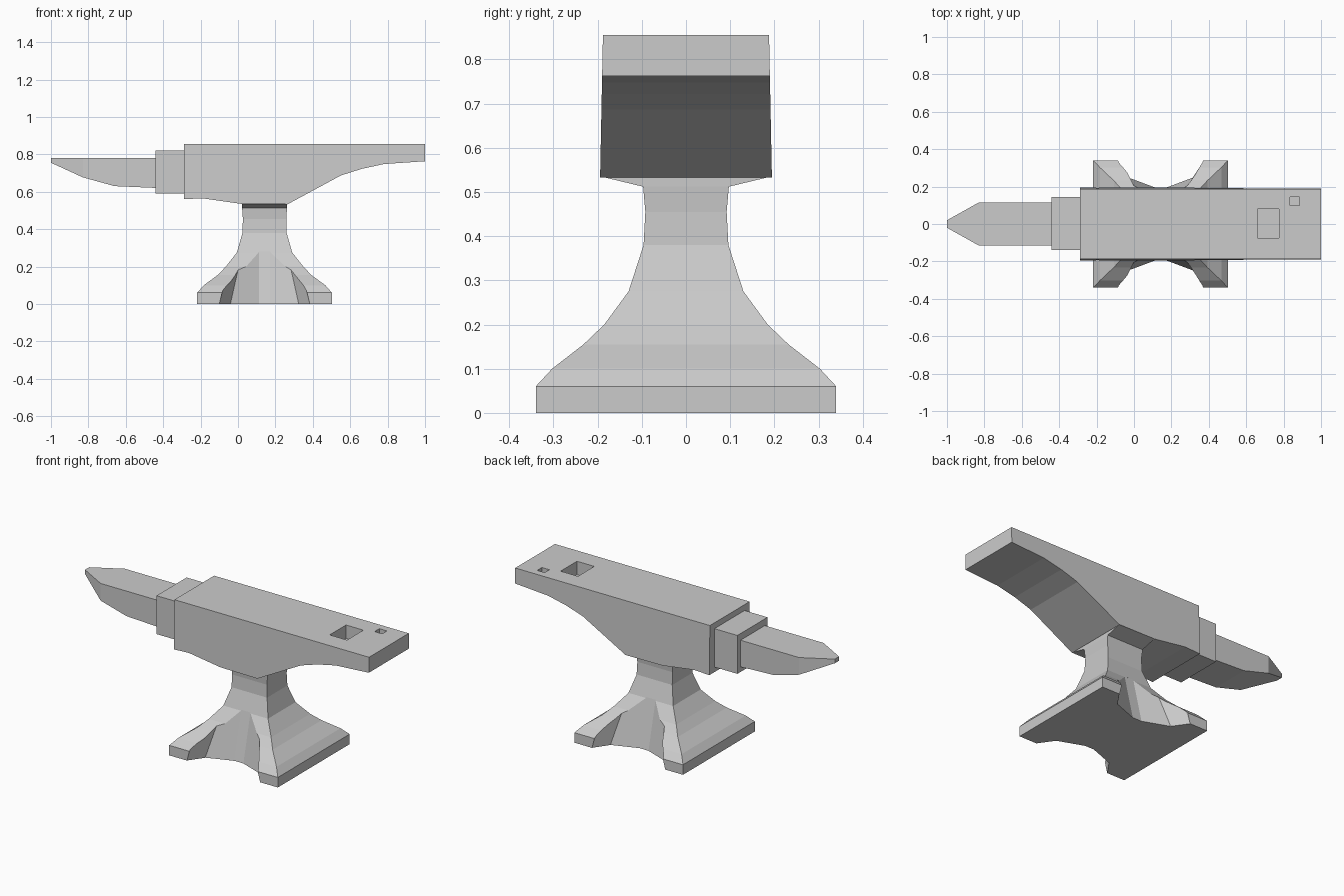
import bpy, bmesh

if "Cube" in bpy.data.objects:
    bpy.data.objects.remove(bpy.data.objects["Cube"])


def loft(name, rings):
    """Closed flat-shaded solid through matching rings of points."""
    bm = bmesh.new()
    loops = [[bm.verts.new(p) for p in ring] for ring in rings]
    n = len(loops[0])
    for a, b in zip(loops, loops[1:]):
        for i in range(n):
            j = (i + 1) % n
            bm.faces.new((a[i], a[j], b[j], b[i]))
    bm.faces.new(loops[0][::-1])
    bm.faces.new(loops[-1])
    bmesh.ops.recalc_face_normals(bm, faces=bm.faces)
    mesh = bpy.data.meshes.new(name)
    bm.to_mesh(mesh)
    bm.free()
    obj = bpy.data.objects.new(name, mesh)
    bpy.context.collection.objects.link(obj)
    return obj


def box(name, x0, x1, y0, y1, z0, z1):
    return loft(name, [[(x0, y0, z), (x1, y0, z), (x1, y1, z), (x0, y1, z)]
                       for z in (z0, z1)])


def cut(target, cutter):
    cutter.hide_render = True
    cutter.hide_viewport = True
    cutter.display_type = 'WIRE'
    mod = target.modifiers.new("cut", 'BOOLEAN')
    mod.operation = 'DIFFERENCE'
    mod.solver = 'EXACT'
    mod.object = cutter


# Body: side profile extruded across, slightly wider toward the bottom
profile = [(-0.29, 0.855), (1.0, 0.855), (1.0, 0.763), (0.78, 0.748), (0.66, 0.722),
           (0.55, 0.687), (0.265, 0.533), (0.02, 0.535), (-0.19, 0.565), (-0.29, 0.56)]
body = loft("anvil_body", [[(x, s * (0.188 + (0.855 - z) * 0.02), z) for x, z in profile]
                           for s in (-1, 1)])

# Square and small tool holes in the heel
cut(body, box("square_hole_cutter", 0.66, 0.775, -0.075, 0.08, 0.775, 0.9))
cut(body, box("small_hole_cutter", 0.835, 0.885, 0.10, 0.145, 0.80, 0.9))

# Step block between face and horn
box("step_block", -0.442, -0.28, -0.14, 0.145, 0.59, 0.82)

# Horn: rectangular sections (x, half width, underside height)
horn = [(-0.43, 0.115, 0.62), (-0.66, 0.115, 0.63), (-0.83, 0.115, 0.677), (-1.0, 0.02, 0.755)]
loft("horn", [[(x, -w, b), (x, w, b), (x, w, 0.78), (x, -w, 0.78)] for x, w, b in horn])

# Pedestal: rectangular sections (height, half length, half depth)
CX = 0.142
sections = [(0, 0.36, 0.34), (0.06, 0.36, 0.34), (0.1, 0.325, 0.303), (0.155, 0.25, 0.232),
            (0.2, 0.207, 0.185), (0.275, 0.148, 0.13), (0.38, 0.118, 0.096),
            (0.455, 0.116, 0.092), (0.512, 0.12, 0.097), (0.535, 0.12, 0.193)]
base = loft("pedestal", [[(CX - a, -b, z), (CX + a, -b, z), (CX + a, b, z), (CX - a, b, z)]
                         for z, a, b in sections])

# Arched notches front and back that leave four feet
bottom = [(0.245, 0.5), (0.245, 0.34), (0.185, 0.255), (0.03, 0.197)]
top = [(0.17, 0.5), (0.17, 0.3), (0.12, 0.178), (0.03, 0.128)]
for name, s in (("front_notch_cutter", -1), ("back_notch_cutter", 1)):
    rings = []
    for half, z in ((bottom, -0.01), (top, 0.28)):
        rings.append([(CX + x, s * y, z) for x, y in half] +
                     [(CX - x, s * y, z) for x, y in reversed(half)])
    cut(base, loft(name, rings))
